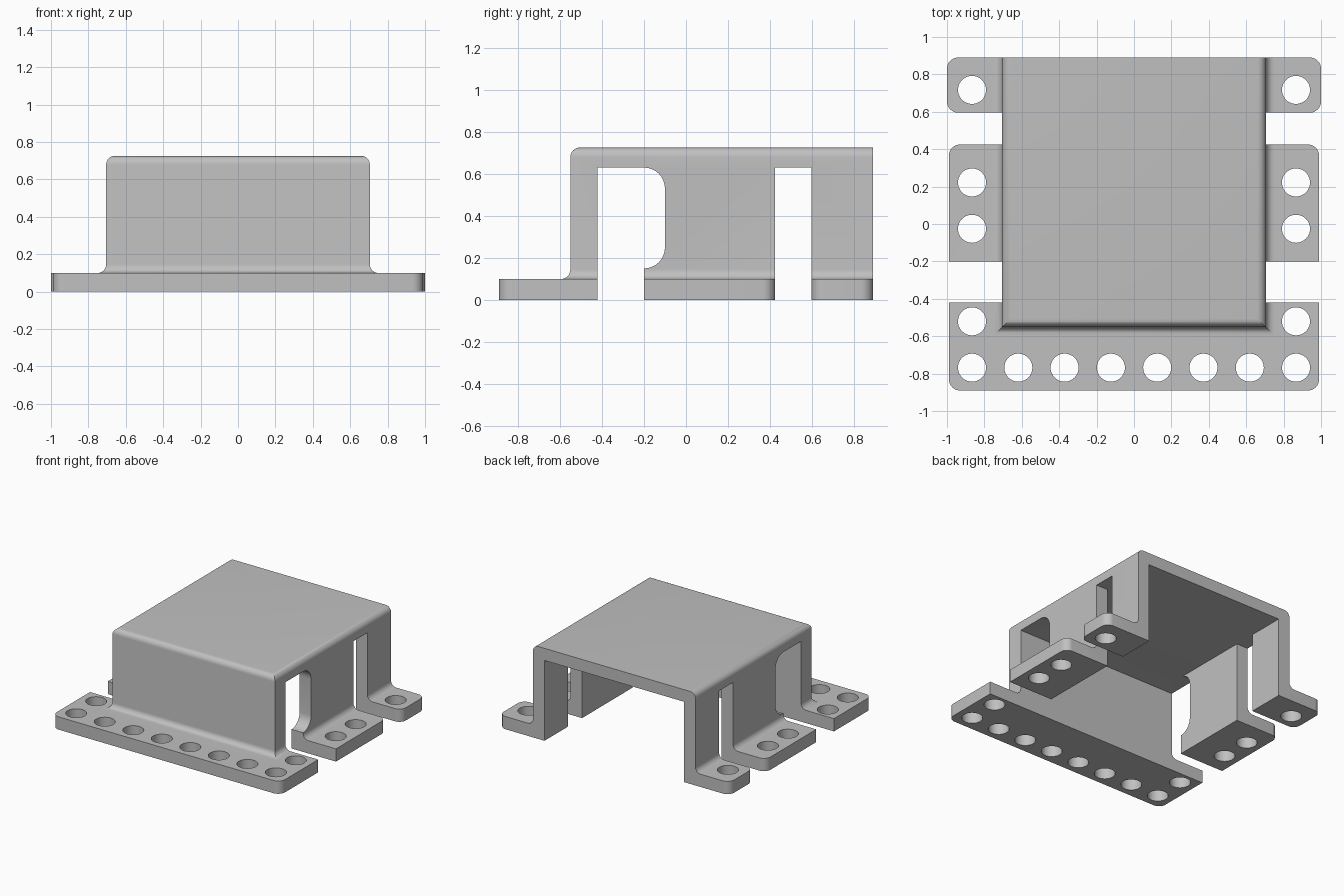
import bpy, bmesh, math
from mathutils import Vector

cube = bpy.data.objects.get("Cube")
if cube:
    bpy.data.objects.remove(cube, do_unlink=True)

gray = bpy.data.materials.new("plain_gray")
gray.use_nodes = True
COLOR = (0.53, 0.53, 0.53, 1)
gray.diffuse_color = COLOR
gray.node_tree.nodes["Principled BSDF"].inputs["Base Color"].default_value = COLOR


def make_object(name, bm):
    bmesh.ops.recalc_face_normals(bm, faces=bm.faces)
    mesh = bpy.data.meshes.new(name)
    bm.to_mesh(mesh)
    bm.free()
    mesh.materials.append(gray)
    obj = bpy.data.objects.new(name, mesh)
    bpy.context.scene.collection.objects.link(obj)
    return obj


def prism(name, points, offset):
    """Extrude a closed outline along an offset vector."""
    bm = bmesh.new()
    face = bm.faces.new([bm.verts.new(p) for p in points])
    new = bmesh.ops.extrude_face_region(bm, geom=[face])["geom"]
    bmesh.ops.translate(bm, vec=Vector(offset),
                        verts=[v for v in new if isinstance(v, bmesh.types.BMVert)])
    return make_object(name, bm)


def block(name, x, y0, y1, z0, z1):
    return prism(name, [(-x, y0, z0), (x, y0, z0), (x, y1, z0), (-x, y1, z0)],
                 (0, 0, z1 - z0))


def arc(cx, cy, r, start, end, steps=8):
    angles = [math.radians(start + (end - start) * i / steps) for i in range(steps + 1)]
    return [(cx + r * math.cos(a), cy + r * math.sin(a)) for a in angles]


def plate(name, x, y0, y1, front_r, back_r):
    """Foot plate with optional rounded front and back corners."""
    right = arc(x - front_r, y0 + front_r, front_r, -90, 0) if front_r else [(x, y0)]
    right += arc(x - back_r, y1 - back_r, back_r, 0, 90) if back_r else [(x, y1)]
    outline = right + [(-px, py) for px, py in reversed(right)]
    return prism(name, [(px, py, 0) for px, py in outline], (0, 0, FOOT))


def combine(target, other, operation):
    mod = target.modifiers.new(operation.title(), "BOOLEAN")
    mod.operation, mod.object, mod.solver = operation, other, "EXACT"
    bpy.ops.object.select_all(action="DESELECT")
    bpy.context.view_layer.objects.active = target
    target.select_set(True)
    bpy.ops.object.modifier_apply(modifier=mod.name)
    bpy.data.objects.remove(other, do_unlink=True)


FOOT, TOP, CEILING = 0.1, 0.725, 0.63
WALL_X, FRONT, BACK, INNER_FRONT = 0.705, -0.55, 0.89, -0.42
R = 0.045

# Cover: mitred rings from the foot fillet up to the rounded top edge
profile = [(R, 0.02)] + arc(R, FOOT + R, R, 270, 180) + arc(-R, TOP - R, R, 0, 90)
bm = bmesh.new()
rings = []
for d, z in profile:
    x, y = WALL_X + d, FRONT - d
    rings.append([bm.verts.new(p) for p in
                  ((-x, y, z), (x, y, z), (x, BACK + 0.06, z), (-x, BACK + 0.06, z))])
for low, high in zip(rings, rings[1:]):
    for i in range(4):
        j = (i + 1) % 4
        bm.faces.new((low[i], low[j], high[j], high[i]))
bm.faces.new(rings[0])
bm.faces.new(rings[-1])
cover = make_object("mounting_cover", bm)

# Front flange, middle feet and back feet
for part in (plate("front_flange", 0.99, -0.89, -0.4, 0.06, 0),
             plate("middle_feet", 0.99, -0.23, 0.425, 0, 0.06),
             plate("back_feet", 1.0, 0.595, BACK, 0.06, 0.06)):
    combine(cover, part, "UNION")

# Open back, hollow inside and side slots
combine(cover, block("back_trim", 1.2, BACK - 0.0005, 1.2, -0.2, 1), "DIFFERENCE")
combine(cover, block("cavity", 0.605, INNER_FRONT, 1.2, -0.2, CEILING), "DIFFERENCE")
combine(cover, block("back_slot", 1.2, 0.424, 0.596, -0.2, CEILING), "DIFFERENCE")
slot = [(INNER_FRONT, -0.2), (-0.2, -0.2)] + arc(-0.2, 0.25, 0.1, -90, 0) \
    + arc(-0.2, CEILING - 0.1, 0.1, 0, 90) + [(INNER_FRONT, CEILING)]
combine(cover, prism("front_slot", [(-1.2, y, z) for y, z in slot], (2.4, 0, 0)), "DIFFERENCE")

# Screw holes on a regular pitch
PITCH, EDGE = 0.2475, 0.866
spots = [(-EDGE + PITCH * i, -0.768) for i in range(8)]
spots += [(s * EDGE, -0.768 + PITCH * k) for k in (1, 3, 4, 6) for s in (-1, 1)]
bm = bmesh.new()
for x, y in spots:
    made = bmesh.ops.create_cone(bm, cap_ends=True, segments=40, radius1=0.075,
                                 radius2=0.075, depth=0.4)
    bmesh.ops.translate(bm, verts=made["verts"], vec=(x, y, 0.05))
combine(cover, make_object("screw_holes", bm), "DIFFERENCE")

bpy.ops.object.shade_smooth_by_angle(angle=math.radians(30))
